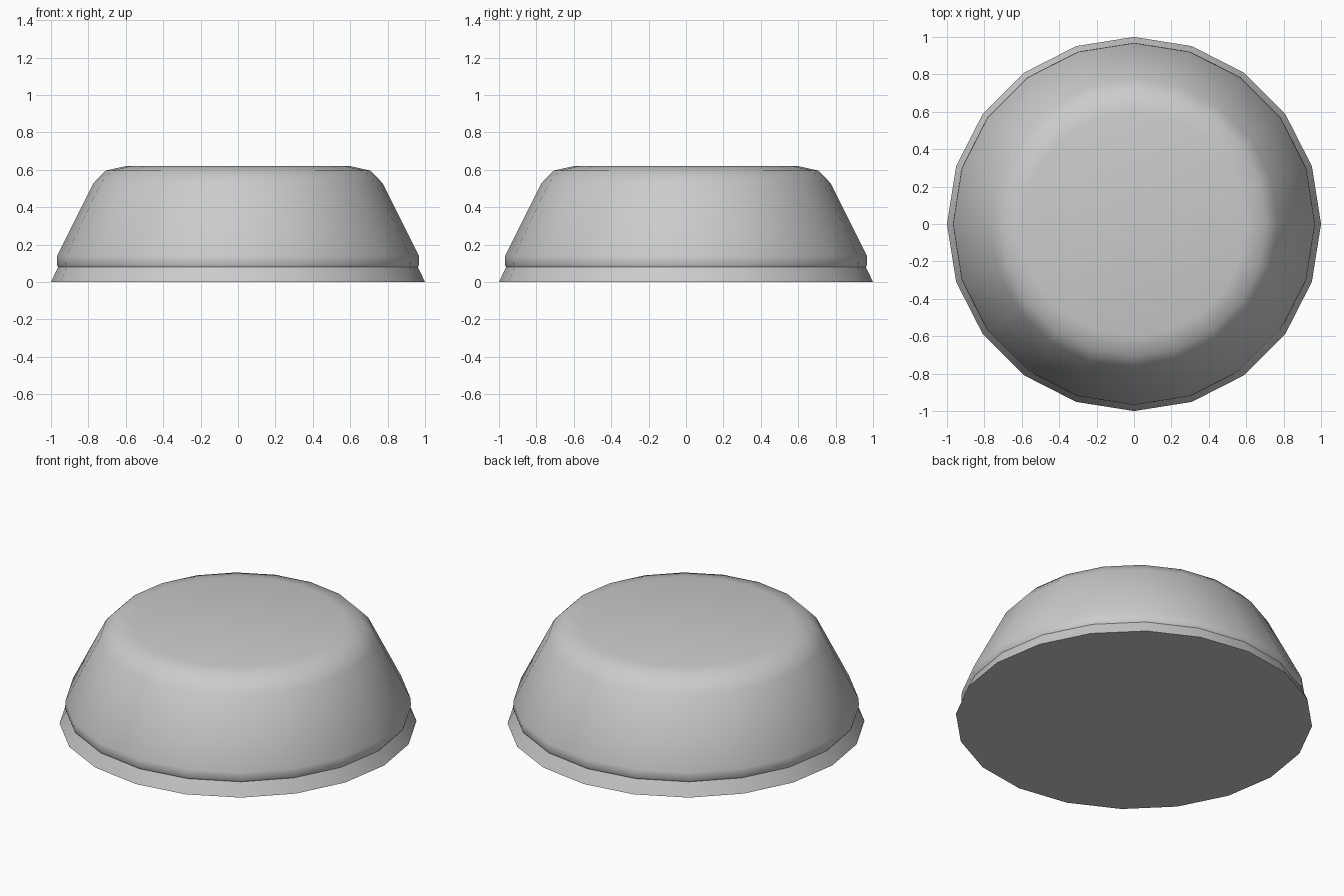
import bpy, bmesh, math

if "Cube" in bpy.data.objects:
    bpy.data.objects.remove(bpy.data.objects["Cube"])

SIDES = 20


def lathe(name, profile):
    """Turn a (radius, height) profile into a closed, low-sided solid."""
    bm = bmesh.new()
    rings = []
    for r, z in profile:
        rings.append([bm.verts.new((r * math.cos(2 * math.pi * i / SIDES),
                                    r * math.sin(2 * math.pi * i / SIDES), z))
                      for i in range(SIDES)])
    for low, high in zip(rings, rings[1:]):
        for i in range(SIDES):
            j = (i + 1) % SIDES
            bm.faces.new((low[i], low[j], high[j], high[i]))
    bm.faces.new(rings[0][::-1])
    bm.faces.new(rings[-1])
    mesh = bpy.data.meshes.new(name)
    bm.to_mesh(mesh)
    bm.free()
    obj = bpy.data.objects.new(name, mesh)
    bpy.context.collection.objects.link(obj)
    bpy.ops.object.select_all(action='DESELECT')
    obj.select_set(True)
    bpy.context.view_layer.objects.active = obj
    bpy.ops.object.shade_smooth_by_angle(angle=math.radians(42))
    return obj


# Flared foot at the ground
lathe("base_rim", [(1.0, 0.0), (0.962, 0.08)])

# Tapered body with rounded shoulder and nearly flat top
lathe("tapered_body", [(0.962, 0.08), (0.969, 0.092), (0.967, 0.14),
                       (0.772, 0.53), (0.708, 0.596), (0.60, 0.62)])
